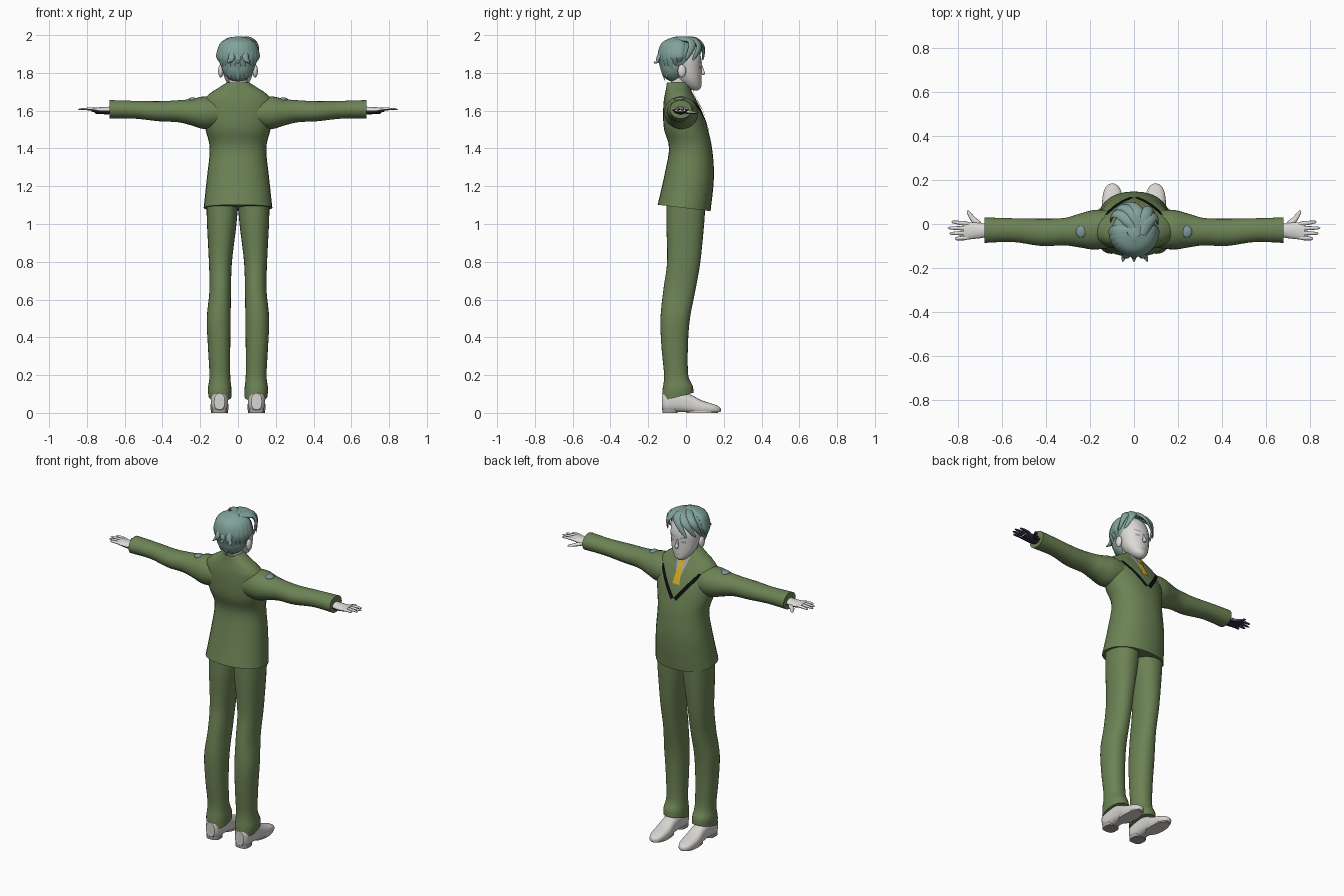
import bpy, bmesh, math
from mathutils import Vector as V
from mathutils.bvhtree import BVHTree

cube = bpy.data.objects.get("Cube")
if cube:
    bpy.data.objects.remove(cube)


def material(name, *rgb):
    m = bpy.data.materials.new(name)
    m.use_nodes = True
    m.diffuse_color = (*rgb, 1)
    m.node_tree.nodes["Principled BSDF"].inputs["Base Color"].default_value = (*rgb, 1)
    return m


GREEN = material("suit green", .15, .225, .09)
HAIR = material("hair teal", .22, .36, .325)
SKIN = material("pale skin", .72, .70, .68)
SHOE = material("shoe white", .68, .66, .63)
SOLE = material("sole grey", .36, .34, .33)
NAVY = material("palm navy", .03, .026, .06)
GOLD = material("tie gold", .68, .42, .015)
BLACK = material("trim black", .004, .004, .004)
SHIRT = material("shirt grey", .38, .38, .38)
PATCH = material("shoulder patch blue", .2, .31, .33)


def finish(name, bm, *mats, closed=True):
    if closed:
        bmesh.ops.recalc_face_normals(bm, faces=bm.faces)
    me = bpy.data.meshes.new(name)
    bm.to_mesh(me)
    bm.free()
    ob = bpy.data.objects.new(name, me)
    bpy.context.collection.objects.link(ob)
    for m in mats:
        me.materials.append(m)
    bpy.context.view_layer.objects.active = ob
    bpy.ops.object.select_all(action='DESELECT')
    ob.select_set(True)
    bpy.ops.object.shade_smooth_by_angle(angle=math.radians(50))
    return ob


def smooth(rows, k=5):
    """Catmull-Rom interpolation of rows of numbers."""
    ext = [rows[0]] + list(rows) + [rows[-1]]
    out = []
    for a, b, c, d in zip(ext, ext[1:], ext[2:], ext[3:]):
        for i in range(k):
            t = i / k
            out.append([q + t / 2 * (r - p + t * (2 * p - 5 * q + 4 * r - s + t * (3 * (q - r) + s - p)))
                        for p, q, r, s in zip(a, b, c, d)])
    return out + [list(rows[-1])]


def oval(c, u, v, n=28, power=2.0):
    """Superellipse ring about c with half axes u and v."""
    ring = []
    for i in range(n):
        a = math.tau * i / n
        x, y = math.cos(a), math.sin(a)
        ring.append(c + u * math.copysign(abs(x) ** (2 / power), x)
                    + v * math.copysign(abs(y) ** (2 / power), y))
    return ring


def loft(name, rings, *mats):
    bm = bmesh.new()
    vs = [[bm.verts.new(p) for p in r] for r in rings]
    n = len(vs[0])
    for a, b in zip(vs, vs[1:]):
        for i in range(n):
            bm.faces.new((a[i], a[(i + 1) % n], b[(i + 1) % n], b[i]))
    bm.faces.new(vs[0])
    bm.faces.new(vs[-1])
    return finish(name, bm, *mats)


def upright(name, rows, mat, power=2.2, tilt=None):
    """Loft of (z, x, y, half width, half depth) rows; tilt shears the low end."""
    rings = [oval(V((x, y, z)), V((w, 0, 0)), V((0, d, 0)), power=power) for z, x, y, w, d in smooth(rows)]
    if tilt:
        low, high, slope = tilt
        for r, (z, x, y, w, d) in zip(rings, smooth(rows)):
            f = min(1, max(0, (high - z) / (high - low)))
            for p in r:
                p.z += slope * f * (p.y - y)
    return loft(name, rings, mat)


def ball(name, centre, radii, mat):
    bm = bmesh.new()
    bmesh.ops.create_uvsphere(bm, u_segments=32, v_segments=18, radius=1)
    bmesh.ops.scale(bm, vec=radii, verts=bm.verts)
    bmesh.ops.translate(bm, vec=centre, verts=bm.verts)
    return finish(name, bm, mat)


def plate(name, target, corners, mat, lift=.004, n=10):
    """Four (x, z) corners draped on the +y side of the target."""
    tree = BVHTree.FromPolygons([v.co for v in target.data.vertices],
                                [p.vertices for p in target.data.polygons])
    a, b, c, d = [V(p) for p in corners]
    bm = bmesh.new()
    grid = []
    for j in range(n + 1):
        row = []
        for i in range(n + 1):
            p = a.lerp(b, i / n).lerp(d.lerp(c, i / n), j / n)
            hit = tree.ray_cast(V((p.x, 1, p.y)), V((0, -1, 0)))[0] or V((p.x, 0, p.y))
            row.append(bm.verts.new(hit + V((0, lift, 0))))
        grid.append(row)
    for r, s in zip(grid, grid[1:]):
        for i in range(n):
            f = bm.faces.new((r[i], r[i + 1], s[i + 1], s[i]))
            f.normal_update()
            if f.normal.y < 0:
                f.normal_flip()
    return finish(name, bm, mat, closed=False)


def lock(name, path, width, thick, mat, centre=V((0, -.04, 1.86)), blunt=.6):
    """Tapered flat strand along a path, lying on a centre."""
    pts = [V(p) for p in smooth(path)]
    rings = []
    for i, p in enumerate(pts):
        t = (pts[min(i + 1, len(pts) - 1)] - pts[max(i - 1, 0)]).normalized()
        side = t.cross(p - centre).normalized()
        f = i / (len(pts) - 1)
        r = max(.03, (1 - f) ** blunt) * min(1, .45 + 2 * f)
        rings.append(oval(p, side * width * r, side.cross(t) * thick * r, n=10))
    return loft(name, rings, mat)


# Jacket body
jacket = upright("jacket", [
    (1.085, 0, -.01, .182, .14), (1.25, 0, .016, .164, .132), (1.4, 0, .024, .15, .114),
    (1.5, 0, 0, .172, .116), (1.58, 0, -.015, .186, .106), (1.65, 0, -.03, .182, .088),
    (1.69, 0, -.038, .15, .073), (1.72, 0, -.042, .105, .063), (1.75, 0, -.045, .058, .056)],
    GREEN, tilt=(1.085, 1.25, -.12))

# Shirt, tie and lapel trim
plate("shirt_front", jacket, [(-.045, 1.728), (.045, 1.728), (.008, 1.59), (-.008, 1.59)], SHIRT, .003)
plate("tie_knot", jacket, [(-.02, 1.705), (.02, 1.705), (.012, 1.67), (-.012, 1.67)], GOLD, .009)
plate("tie_blade", jacket, [(-.012, 1.67), (.012, 1.67), (.024, 1.575), (-.024, 1.575)], GOLD, .007)
for s in (1, -1):
    plate("lapel_trim", jacket, [(s * .118, 1.65), (s * .14, 1.645), (s * .018, 1.485), (0, 1.5)], BLACK)

# Neck and head
upright("neck", [(1.66, 0, -.035, .05, .05), (1.73, 0, -.035, .046, .048), (1.8, 0, -.02, .05, .05)], SKIN)
head = upright("head", [
    (1.708, 0, .05, .014, .014), (1.725, 0, .038, .04, .042), (1.765, 0, .018, .068, .064),
    (1.82, 0, .002, .083, .08), (1.88, 0, -.006, .088, .086), (1.94, 0, -.016, .074, .072),
    (1.97, 0, -.02, .04, .04)], SKIN, power=2)
lock("nose", [(0, .094, 1.79), (0, .088, 1.81), (0, .082, 1.845)], .013, .013, SKIN)
plate("mouth", head, [(-.018, 1.752), (.018, 1.752), (.015, 1.748), (-.015, 1.748)], SOLE, .002)
for s in (1, -1):
    ball("ear", (s * .091, -.022, 1.81), (.014, .022, .034), SKIN)
    plate("eye", head, [(s * .022, 1.834), (s * .05, 1.836), (s * .046, 1.824), (s * .026, 1.824)], SOLE, .002)
    plate("eyebrow", head, [(s * .018, 1.856), (s * .056, 1.864), (s * .056, 1.858), (s * .018, 1.849)], HAIR, .003)

# Hair cap and locks
ball("hair_cap", (0, -.04, 1.895), (.104, .104, .098), HAIR)
ball("hair_back", (0, -.065, 1.845), (.088, .072, .092), HAIR)
count = 13
for i in range(count):
    a = math.pi * i / (count - 1)
    c, b = math.cos(a), math.sin(a)
    low = 1.85 - .095 * b + (.012 if i % 2 else 0)
    lock("hair_lock", [(.03 * c, -.03 - .03 * b, 1.985), (.083 * c, -.035 - .083 * b, 1.955),
                       (.107 * c, -.035 - .107 * b, 1.895), (.1 * c, -.035 - .095 * b, (low + 1.89) / 2),
                       (.085 * c, -.035 - .075 * b, low)], .036, .013, HAIR)
for x in (-.035, 0, .04):
    lock("hair_flick", [(x, -.12, 1.93), (x, -.145, 1.88), (x * 1.3, -.15, 1.86), (x * 1.5, -.172, 1.852)],
         .022, .014, HAIR)
# Swept fringe
for start, mid, side, tip in [
        ((.03, -.03), (-.005, .05), (-.06, .076), (-.098, .045)),
        ((.03, -.05), (-.04, .03), (-.09, .045), (-.108, .005)),
        ((.03, -.01), (.02, .055), (-.015, .09), (-.065, .088)),
        ((.04, -.02), (.055, .045), (.075, .068), (.098, .035)),
        ((.04, -.05), (.07, .02), (.1, .03), (.107, -.005))]:
    lock("fringe_lock", [(*start, 1.982), (*mid, 1.972), (*side, 1.935), (*tip, 1.865)], .036, .017, HAIR)

for s in (1, -1):
    # Sleeve
    sleeve = smooth([
        (.1, -.022, 1.588, .085, .078), (.18, -.026, 1.589, .09, .086), (.25, -.03, 1.592, .076, .069),
        (.32, -.035, 1.597, .062, .058), (.42, -.038, 1.597, .062, .053), (.55, -.028, 1.605, .054, .047),
        (.68, -.028, 1.607, .058, .049)])
    loft("sleeve", [oval(V((s * x, y, z)), V((0, w, 0)), V((0, 0, h))) for x, y, z, w, h in sleeve], GREEN)
    ball("shoulder_patch", (s * .24, -.035, 1.659), (.024, .027, .011), PATCH)

    # Hand with dark palm side
    palm = smooth([(.66, -.03, 1.603, .028, .02), (.71, -.03, 1.6, .036, .019), (.775, -.032, 1.606, .04, .011)])
    parts = [loft("palm", [oval(V((s * x, y, z)), V((0, w, 0)), V((0, 0, h))) for x, y, z, w, h in palm],
                  SKIN, NAVY)]
    below = V((s * .75, -.03, 1))
    for y, tip, reach in [(-.062, -.068, .815), (-.041, -.043, .84), (-.02, -.018, .848), (0, .01, .83)]:
        parts.append(lock("finger", [(s * .745, y, 1.606), (s * .79, (y + tip) / 2, 1.609), (s * reach, tip, 1.607)],
                          .0115, .009, SKIN, below, .3))
    parts.append(lock("thumb", [(s * .69, -.015, 1.598), (s * .73, .02, 1.59), (s * .758, .062, 1.59)],
                      .017, .012, SKIN, below, .4))
    for ob in parts:
        if len(ob.data.materials) < 2:
            ob.data.materials.append(NAVY)
        for p in ob.data.polygons:
            p.material_index = int(p.normal.z < -.1)

    # Trouser leg
    leg = [(.085, .095, -.043, .06, .083), (.13, .097, -.045, .062, .08), (.2, .096, -.052, .055, .064),
           (.35, .1, -.06, .059, .07), (.5, .102, -.057, .063, .078), (.65, .094, -.035, .057, .085),
           (.8, .093, -.012, .061, .088), (1, .086, -.004, .078, .1), (1.12, .083, 0, .084, .103)]
    upright("trouser_leg", [(z, s * x, y, w, d) for z, x, y, w, d in leg], GREEN, tilt=(.1, .2, .26))

    # Shoe with a flat bottom and a heel block
    shoe = smooth([(-.128, .06, .028, .042), (-.1, .06, .044, .058), (-.03, .06, .043, .056),
                   (.03, .046, .044, .048), (.08, .03, .048, .038), (.14, .022, .042, .026),
                   (.172, .017, .027, .018), (.184, .015, .008, .008)])
    rings = [oval(V((s * .098, y, z)), V((w, 0, 0)), V((0, 0, h)), power=2.6) for y, z, w, h in shoe]
    for p in sum(rings, []):
        p.z = max(p.z, .004)
    loft("shoe", rings, SHOE)
    heel = [oval(V((s * .098, -.085, z)), V((.04, 0, 0)), V((0, .04, 0)), power=3) for z in (0, .03)]
    loft("shoe_heel", heel, SOLE)
    sole = [oval(V((s * .098, .085, z)), V((.044, 0, 0)), V((0, .085, 0)), power=2.3) for z in (0, .009)]
    loft("shoe_sole", sole, SHOE)
